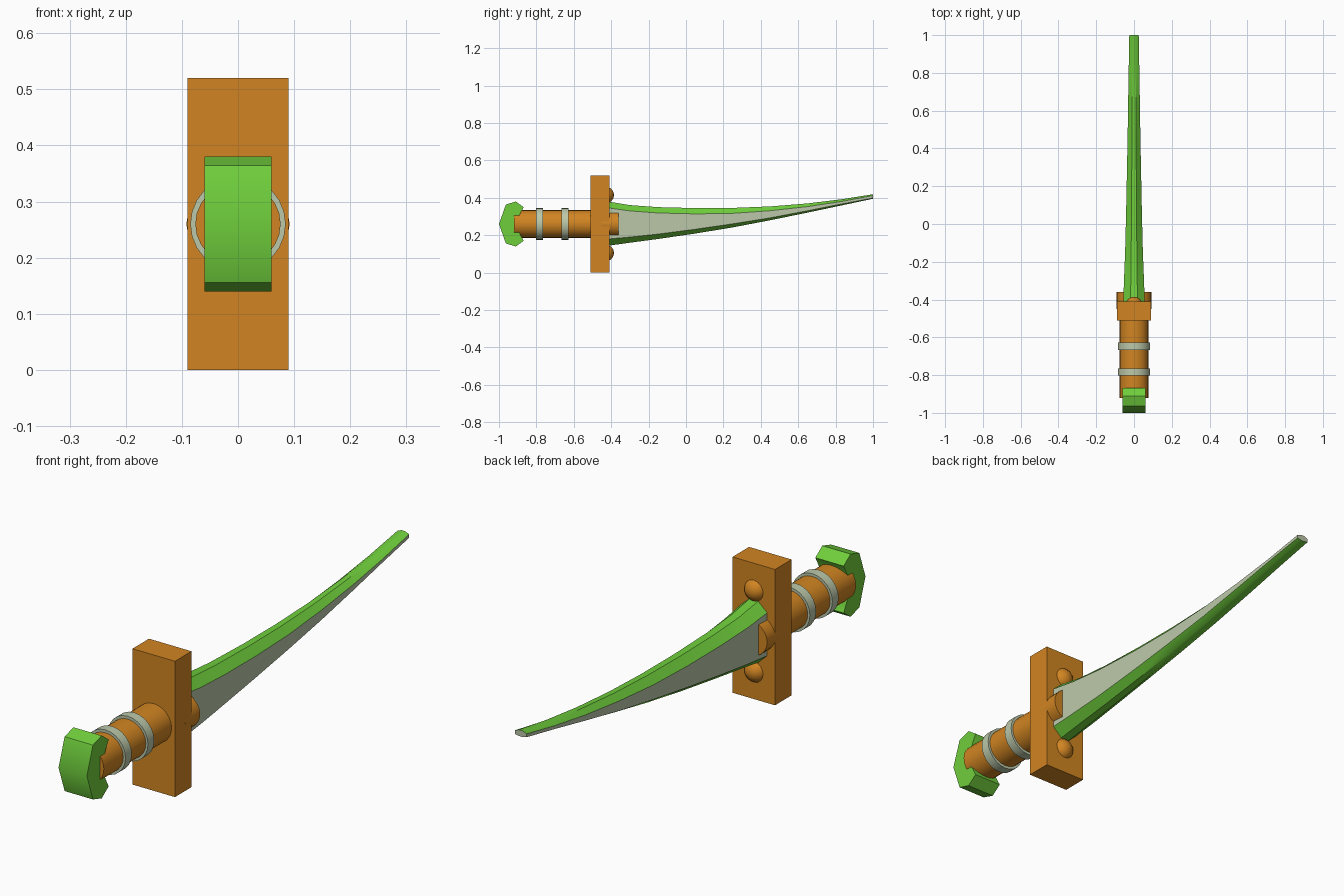
import bpy, bmesh, math
from mathutils import Matrix, Vector

if "Cube" in bpy.data.objects:
    bpy.data.objects.remove(bpy.data.objects["Cube"])


def material(name, rgb):
    m = bpy.data.materials.new(name)
    m.diffuse_color = (*rgb, 1)
    m.use_nodes = True
    m.node_tree.nodes["Principled BSDF"].inputs["Base Color"].default_value = m.diffuse_color
    return m


ORANGE = material("orange_brown", (0.64, 0.235, 0.016))
GREEN = material("leaf_green", (0.16, 0.62, 0.045))
GREY = material("pale_grey_green", (0.50, 0.58, 0.40))
AXIS_Z = 0.26


def finish(name, bm, mats, angle=None):
    bmesh.ops.recalc_face_normals(bm, faces=bm.faces[:])
    mesh = bpy.data.meshes.new(name)
    bm.to_mesh(mesh)
    bm.free()
    for m in mats:
        mesh.materials.append(m)
    ob = bpy.data.objects.new(name, mesh)
    bpy.context.collection.objects.link(ob)
    if angle:
        bpy.ops.object.select_all(action='DESELECT')
        ob.select_set(True)
        bpy.context.view_layer.objects.active = ob
        bpy.ops.object.shade_smooth_by_angle(angle=math.radians(angle))
    return ob


def rod(name, mat, y0, y1, rx, rz, sides=24):
    """Capped cylinder along y."""
    bm = bmesh.new()
    bmesh.ops.create_cone(bm, cap_ends=True, segments=sides, radius1=1, radius2=1, depth=1)
    bm.transform(Matrix.Translation((0, (y0 + y1) / 2, AXIS_Z))
                 @ Matrix.Diagonal((rx, y1 - y0, rz, 1))
                 @ Matrix.Rotation(math.pi / 2, 4, 'X'))
    return finish(name, bm, [mat], 35)


# Guard block
bm = bmesh.new()
bmesh.ops.create_cube(bm, size=1)
bm.transform(Matrix.Translation((0, -0.46, 0.26)) @ Matrix.Diagonal((0.18, 0.10, 0.52, 1)))
finish("guard", bm, [ORANGE])

# Grip, collar in front of the guard, and two grip rings
rod("grip", ORANGE, -0.92, -0.45, 0.076, 0.074)
rod("collar", ORANGE, -0.45, -0.36, 0.092, 0.074)
for i, y in enumerate((-0.783, -0.647)):
    rod(f"grip_ring_{i + 1}", GREY, y - 0.019, y + 0.019, 0.085, 0.085)

# Rivets on the blade side of the guard
for i, z in enumerate((0.105, 0.415)):
    bm = bmesh.new()
    bmesh.ops.create_uvsphere(bm, u_segments=16, v_segments=10, radius=0.045)
    bm.transform(Matrix.Translation((0, -0.43, z)))
    finish(f"rivet_{i + 1}", bm, [ORANGE], 40)

# Pommel: crescent profile extruded across x
upper = [(-1.0, 0.0), (-0.963, 0.104), (-0.91, 0.12), (-0.868, 0.09), (-0.892, 0.045)]
profile = upper + [(y, -h) for y, h in reversed(upper[1:])]
bm = bmesh.new()
face = bm.faces.new([bm.verts.new((-0.06, y, AXIS_Z + h)) for y, h in profile])
ext = bmesh.ops.extrude_face_region(bm, geom=[face])
bmesh.ops.translate(bm, vec=(0.12, 0, 0),
                    verts=[v for v in ext["geom"] if isinstance(v, bmesh.types.BMVert)])
finish("pommel", bm, [GREEN], 47)

# Blade: lofted eight-sided section; y, bottom, lower edge, upper edge, top, half width
stations = [
    (-0.415, 0.144, 0.180, 0.346, 0.380, 0.057),
    (-0.30, 0.160, 0.190, 0.330, 0.361, 0.053),
    (-0.15, 0.180, 0.206, 0.319, 0.350, 0.047),
    (0.05, 0.209, 0.232, 0.314, 0.345, 0.042),
    (0.25, 0.242, 0.261, 0.317, 0.346, 0.038),
    (0.45, 0.280, 0.293, 0.331, 0.354, 0.034),
    (0.65, 0.321, 0.331, 0.353, 0.370, 0.031),
    (0.83, 0.359, 0.367, 0.380, 0.392, 0.028),
    (1.00, 0.395, 0.399, 0.412, 0.419, 0.025),
]
bm = bmesh.new()
rings = []
for y, b, lo, up, t, w in stations:
    k = 0.32 * w
    section = [(-k, b), (k, b), (w, lo), (w, up), (k, t), (-k, t), (-w, up), (-w, lo)]
    rings.append([bm.verts.new((x, y, z)) for x, z in section])
for r0, r1 in zip(rings, rings[1:]):
    for i in range(8):
        j = (i + 1) % 8
        f = bm.faces.new((r0[i], r0[j], r1[j], r1[i]))
        f.material_index = 1 if i in (2, 6) else 0   # flat sides are grey
for r in (rings[0], rings[-1]):
    bm.faces.new(r).material_index = 1
finish("blade", bm, [GREEN, GREY], 35)
